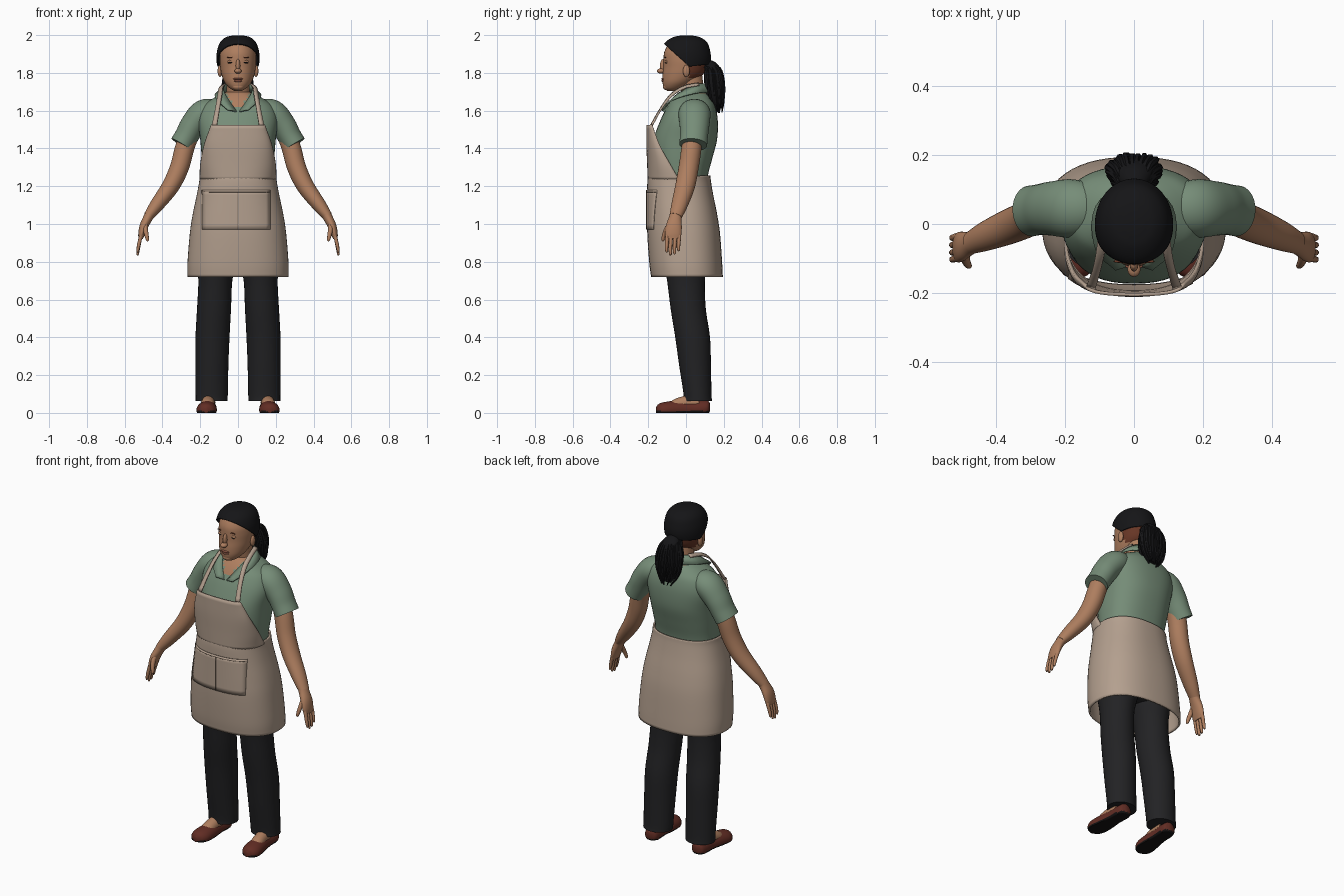
import bpy, bmesh, math, random
from mathutils import Vector

random.seed(4)
if "Cube" in bpy.data.objects:
    bpy.data.objects.remove(bpy.data.objects["Cube"])


def material(name, *srgb):
    m = bpy.data.materials.new(name)
    m.use_nodes = True
    color = [((c / 255 + 0.055) / 1.055) ** 2.4 for c in srgb] + [1]
    m.diffuse_color = color
    m.node_tree.nodes["Principled BSDF"].inputs["Base Color"].default_value = color
    return m


skin = material("skin", 174, 126, 95)
lip = material("lip", 150, 92, 74)
hair = material("black hair", 21, 21, 23)
scalp = material("red brown nape", 104, 55, 38)
green = material("sage shirt", 118, 141, 120)
apron = material("beige apron", 180, 160, 143)
seam = material("apron stitching", 128, 112, 98)
black = material("dark trousers", 34, 34, 36)
shoe = material("brown shoe", 98, 45, 36)
sole = material("black sole", 20, 18, 18)

X, Y, Z = Vector((1, 0, 0)), Vector((0, 1, 0)), Vector((0, 0, 1))


def spline(keys, steps=5):
    """Smooth points through the keys."""
    k = [Vector(p) for p in keys]
    k = [2 * k[0] - k[1]] + k + [2 * k[-1] - k[-2]]
    out = []
    for a, b, c, d in zip(k, k[1:], k[2:], k[3:]):
        for i in range(steps):
            t = i / steps
            out.append(b + (c - a) * (t / 2) + (2 * a - 5 * b + 4 * c - d) * (t * t / 2)
                       + (3 * b - a - 3 * c + d) * (t ** 3 / 2))
    return out + [k[-2]]


def skin_rows(name, rows, mats, closed=False, caps=False, thick=0, rule=None, edit=None):
    """Join rows of points into one smooth surface."""
    bm = bmesh.new()
    vs = [[bm.verts.new(p) for p in row] for row in rows]
    n = len(vs[0])
    for a, b in zip(vs, vs[1:]):
        for i in range(n if closed else n - 1):
            j = (i + 1) % n
            bm.faces.new((a[i], a[j], b[j], b[i]))
    if caps:
        bm.faces.new(vs[0])
        bm.faces.new(vs[-1])
    bmesh.ops.recalc_face_normals(bm, faces=bm.faces)
    if edit:
        edit(bm)
    for f in bm.faces:
        f.smooth = True
        if rule:
            f.material_index = rule(f.calc_center_median())
    me = bpy.data.meshes.new(name)
    bm.to_mesh(me)
    bm.free()
    me.set_sharp_from_angle(angle=math.radians(50))
    for m in mats:
        me.materials.append(m)
    ob = bpy.data.objects.new(name, me)
    bpy.context.collection.objects.link(ob)
    if thick:
        mod = ob.modifiers.new("thickness", "SOLIDIFY")
        mod.thickness, mod.offset = thick, 0
    return ob


def loft(name, keys, mats, axes=(X, Y), ref=Y, n=32, power=2, side=1, caps=True, floor=None, **more):
    """Tube through keys of x, y, z and two radii; rings follow the path if axes is None."""
    pts = spline(keys)
    rows = []
    for i, p in enumerate(pts):
        if axes:
            u, v = axes
        else:
            t = (pts[min(i + 1, len(pts) - 1)] - pts[max(i - 1, 0)])
            t = Vector(t[:3]).normalized()
            u = (ref - t * ref.dot(t)).normalized()
            v = t.cross(u)
        row = []
        for j in range(n):
            a = math.tau * j / n
            c, s = (math.copysign(abs(w) ** (2 / power), w) for w in (math.cos(a), math.sin(a)))
            q = Vector(p[:3]) + u * (p[3] * c) + v * (p[4] * s)
            if floor is not None:
                q.z = max(q.z, floor)
            row.append((q.x * side, q.y, q.z))
        rows.append(row)
    return skin_rows(name, rows, mats, closed=True, caps=caps, **more)


def trunk(profile, grow=0):
    """Turn height, half width, front and back into loft keys."""
    return [(0, (f + b) / 2, z, w + grow, (b - f) / 2 + grow) for z, w, f, b in profile]


def ball(name, loc, size, mat):
    keys = [(loc[0], loc[1], loc[2] - size[2] * math.cos(a), size[0] * math.sin(a), size[1] * math.sin(a))
            for a in [0.05 + i * (math.pi - 0.1) / 6 for i in range(7)]]
    return loft(name, keys, [mat], n=16)


def strip(name, path_a, path_b, mat, side):
    rows = [[(p.x * side, p.y, p.z) for p in spline(path)] for path in (path_a, path_b)]
    skin_rows(name, rows, [mat], thick=0.008)


# Shirt body, with bare skin in the open neck
SHIRT = [(1.15, .185, -.15, .11), (1.25, .183, -.155, .115), (1.35, .192, -.17, .14), (1.45, .2, -.17, .165),
         (1.55, .212, -.135, .168), (1.62, .19, -.1, .155), (1.66, .14, -.075, .135), (1.69, .085, -.048, .11),
         (1.7, .06, -.03, .1)]
loft("shirt_body", trunk(SHIRT), [green, skin], n=48, power=2.4,
     rule=lambda c: int(c.z > 1.69 or (c.y < 0 and abs(c.x) < (c.z - 1.585) * .6)))

# Apron skirt
POWER = 2.4
SKIRT = [(.72, .262, -.18, .19), (.8, .262, -.19, .186), (.95, .25, -.2, .175), (1.05, .235, -.2, .16),
         (1.15, .214, -.2, .14), (1.22, .201, -.2, .128), (1.255, .198, -.197, .124)]
loft("apron_skirt", trunk(SKIRT), [apron], n=56, power=POWER, caps=False, thick=.01)

# Apron bib, rows of height, half width, middle depth and edge depth
rows = []
for z, w, mid, edge in spline([(1.235, .199, -.198, -.036), (1.32, .195, -.201, -.085),
                               (1.42, .175, -.205, -.14), (1.525, .138, -.205, -.178)]):
    row = []
    for i in range(33):
        t = math.sin((i / 16 - 1) * math.pi / 2)
        row.append((w * t, edge - (edge - mid) * max(0, 1 - abs(t) ** POWER) ** (1 / POWER), z))
    rows.append(row)
skin_rows("apron_bib", rows, [apron], thick=.01)


def skirt_front(x, z):
    for (z0, *a), (z1, *b) in zip(SKIRT, SKIRT[1:]):
        if z0 <= z <= z1:
            w, f, k = (p + (q - p) * (z - z0) / (z1 - z0) for p, q in zip(a, b))
            mid = (f + k) / 2
            return mid - (mid - f) * (1 - abs(x / w) ** POWER) ** (1 / POWER)


def patch(name, x0, x1, z0, z1, mat, lift):
    grid = [[(x, skirt_front(x, z) - lift, z) for x in [x0 + (x1 - x0) * i / 16 for i in range(17)]]
            for z in [z0 + (z1 - z0) * j / 8 for j in range(9)]]
    skin_rows(name, grid, [mat], thick=.005)


# Front pocket and its stitching
patch("apron_pocket", -.19, .17, .97, 1.18, apron, .008)
patch("pocket_hem_stitching", -.188, .168, 1.168, 1.172, seam, .0095)
patch("pocket_divider_stitching", -.003, .001, .972, 1.168, seam, .0095)

# Head, with the darker nape below the hairline
HEAD = [(1.705, .02, -.1, -.05), (1.72, .045, -.117, -.01), (1.75, .071, -.124, .04), (1.79, .087, -.124, .09),
        (1.83, .094, -.12, .108), (1.87, .097, -.119, .115), (1.91, .093, -.115, .11), (1.95, .078, -.093, .095),
        (1.975, .05, -.055, .06), (1.984, .015, -.015, .02)]
loft("head", trunk(HEAD), [skin, scalp], rule=lambda c: int(c.y > .015 and 1.77 < c.z < 1.87))
loft("neck", [(0, .05, 1.64, .075, .07), (0, .036, 1.7, .062, .062), (0, .02, 1.8, .06, .064)], [skin])


# Hair cap, trimmed along the hairline
def trim(bm):
    for point, normal in (((0, 0, 1.85), (0, .9, 1)), ((0, 0, 1.832), (0, -.12, 1))):
        bmesh.ops.bisect_plane(bm, geom=bm.verts[:] + bm.edges[:] + bm.faces[:], plane_co=point,
                               plane_no=normal, clear_inner=True)


cap = [(x, y, z + .01, a, b) for x, y, z, a, b in trunk(HEAD, .013)]
loft("hair_cap", cap, [hair], n=48, edit=trim, thick=.008)

# Ponytail core and loose strands
TAIL = [(0, .1, 1.845, .03, .03), (0, .14, 1.82, .055, .038), (.002, .152, 1.75, .075, .045),
        (.006, .16, 1.67, .065, .04), (.01, .172, 1.61, .03, .02)]
loft("ponytail", TAIL, [hair], axes=None, ref=X)
for i in range(26):
    a = math.tau * i / 26
    reach = random.uniform(.9, 1.1)
    drop = random.uniform(-.025, .02)
    keys = [(x + u * math.cos(a) * reach, y + v * math.sin(a) * reach, z + drop * k / 4, r, r)
            for k, ((x, y, z, u, v), r) in enumerate(zip(TAIL, (.005, .009, .01, .008, .003)))]
    loft("ponytail_strand", keys, [hair], axes=None, ref=X, n=6)
ball("hair_tie", (0, .125, 1.842), (.036, .026, .026), hair)

# Face
ball("nose_tip", (0, -.132, 1.81), (.019, .022, .014), skin)
ball("nose_bridge", (0, -.12, 1.838), (.012, .018, .036), skin)
ball("upper_lip", (0, -.122, 1.768), (.026, .009, .006), lip)
ball("lower_lip", (0, -.121, 1.758), (.022, .009, .007), lip)
ball("chin", (0, -.098, 1.727), (.032, .024, .02), skin)

for side, tag in ((1, "left_"), (-1, "right_")):
    ball(tag + "ear", (side * .096, .002, 1.81), (.012, .018, .032), skin)
    ball(tag + "eye", (side * .038, -.108, 1.855), (.016, .005, .003), hair)
    ball(tag + "eyelid", (side * .038, -.104, 1.858), (.02, .008, .01), skin)
    ball(tag + "eyebrow", (side * .04, -.109, 1.882), (.02, .004, .003), scalp)

    # Collar and apron strap
    strip(tag + "collar", [(0, .118, 1.745), (.072, .045, 1.735), (.064, -.053, 1.68), (.008, -.118, 1.595)],
          [(0, .145, 1.695), (.11, .05, 1.692), (.112, -.072, 1.657), (.055, -.133, 1.605)], green, side)
    strip(tag + "apron_strap",
          [(.138, -.18, 1.52), (.12, -.13, 1.61), (.108, -.075, 1.677), (.1, -.01, 1.718), (.082, .07, 1.735)],
          [(.112, -.188, 1.52), (.097, -.136, 1.61), (.085, -.08, 1.687), (.078, -.01, 1.73), (.06, .065, 1.745)],
          apron, side)

    # Sleeve and arm
    loft(tag + "sleeve", [(.11, .045, 1.6, .07, .06), (.18, .045, 1.585, .085, .074), (.237, .045, 1.525, .079, .068),
                          (.272, .042, 1.465, .074, .063), (.299, .038, 1.42, .074, .063)],
         [green], axes=None, side=side)
    loft(tag + "arm", [(.235, .045, 1.53, .05, .05), (.28, .03, 1.41, .053, .051), (.31, .014, 1.3, .053, .05),
                       (.357, -.005, 1.2, .052, .046), (.43, -.035, 1.1, .043, .037), (.475, -.055, 1.04, .033, .026)],
         [skin], axes=None, side=side)

    # Hand
    loft(tag + "palm", [(.462, -.05, 1.06, .033, .027), (.478, -.057, 1.03, .034, .025), (.498, -.064, .99, .042, .023),
                        (.51, -.068, .95, .044, .018), (.516, -.068, .922, .038, .012)], [skin], axes=None, side=side)
    for y, length in ((-.1, .075), (-.08, .09), (-.058, .085), (-.037, .068)):
        loft(tag + "finger", [(.51, y, .945, .01, .011), (.517, y, .925, .0105, .01),
                              (.527, y - .003, .925 - length * .6, .0095, .009),
                              (.531, y - .002, .93 - length, .007, .006), (.532, y, .925 - length, .002, .002)],
             [skin], axes=None, side=side, n=10)
    loft(tag + "thumb", [(.49, -.075, 1.01, .014, .013), (.49, -.1, .975, .014, .013), (.484, -.116, .94, .011, .011),
                         (.479, -.122, .915, .008, .008), (.478, -.123, .908, .002, .002)],
         [skin], axes=None, side=side, n=12)

    # Trouser leg
    loft(tag + "trouser_leg", [(.105, -.005, .98, .115, .13), (.112, -.003, .82, .108, .118), (.12, 0, .7, .09, .1),
                               (.127, .012, .55, .09, .093), (.135, .035, .4, .09, .092), (.138, .048, .25, .087, .084),
                               (.139, .061, .1, .085, .074), (.14, .063, .062, .084, .075)], [black], side=side)

    # Foot and slip-on shoe
    loft(tag + "foot", [(.155, .07, .055, .035, .05), (.158, 0, .05, .036, .042), (.163, -.06, .04, .035, .033),
                        (.166, -.1, .03, .02, .015)], [skin], axes=(X, Z), side=side)
    loft(tag + "shoe", [(.155, .128, .03, .012, .018), (.155, .115, .026, .036, .038), (.156, .08, .022, .043, .045),
                        (.158, .02, .02, .042, .045), (.162, -.05, .018, .05, .047), (.167, -.11, .015, .053, .043),
                        (.169, -.145, .013, .038, .034), (.169, -.16, .012, .01, .015)],
         [shoe, sole], axes=(X, Z), side=side, floor=0, rule=lambda c: int(c.z < .01))

# Trouser seat under the apron
loft("trouser_seat", trunk([(.8, .06, -.07, .08), (.84, .17, -.12, .125), (.92, .21, -.15, .14),
                            (1.05, .205, -.16, .13), (1.18, .185, -.15, .11)]), [black])
